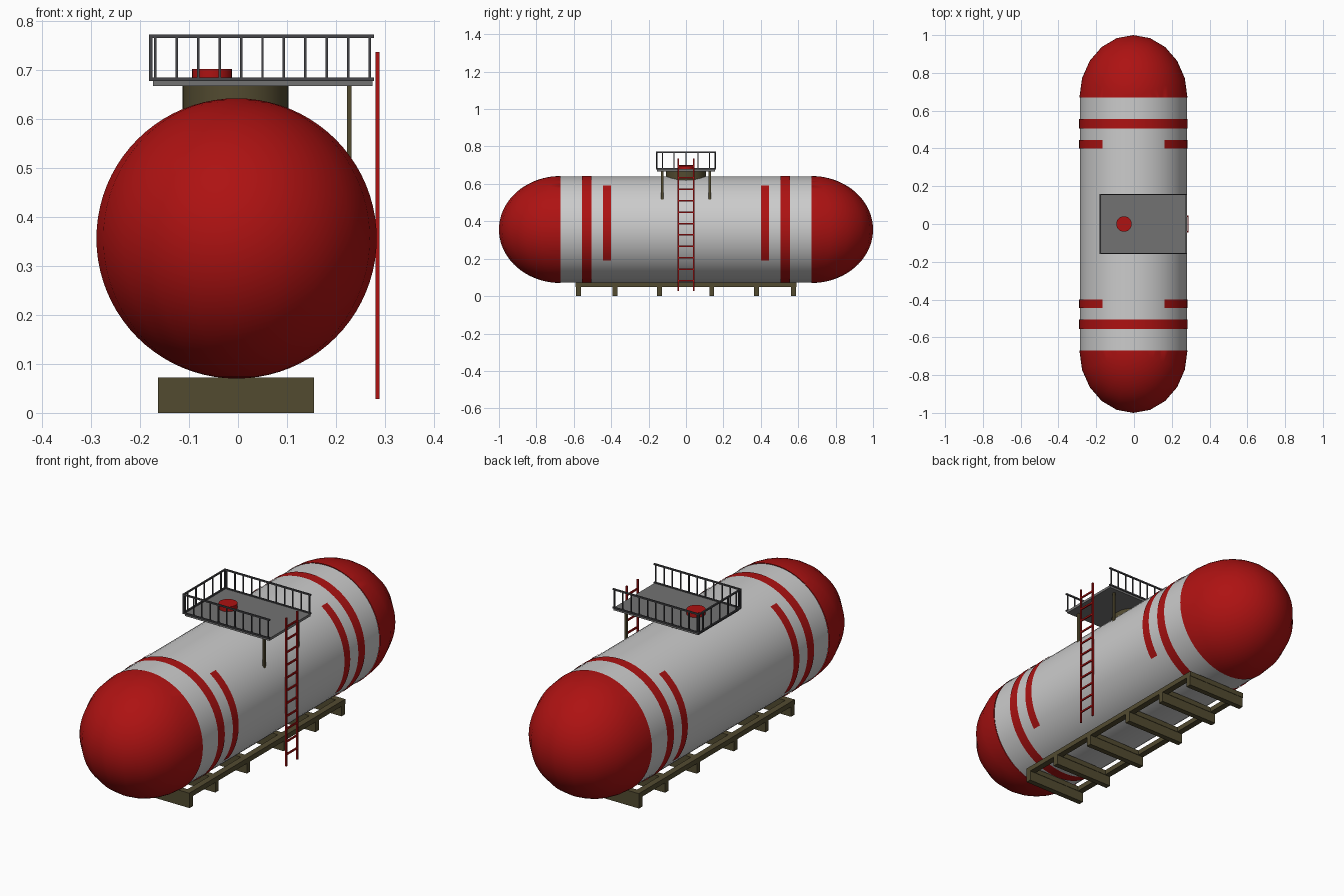
import bpy, bmesh
from math import radians, sin, cos

if "Cube" in bpy.data.objects:
    bpy.data.objects.remove(bpy.data.objects["Cube"])

CX, CZ, R = -0.003, 0.356, 0.284


def material(name, rgb):
    m = bpy.data.materials.new(name)
    m.diffuse_color = (*rgb, 1)
    m.use_nodes = True
    m.node_tree.nodes["Principled BSDF"].inputs["Base Color"].default_value = m.diffuse_color
    return m


RED = material("red_paint", (0.42, 0.006, 0.006))
OLIVE = material("olive_steel", (0.085, 0.07, 0.03))
DARK = material("dark_steel", (0.06, 0.06, 0.065))
DECK = material("deck_grey", (0.17, 0.17, 0.17))
SILVER = material("tank_grey", (0.55, 0.55, 0.55))


def finish(name, bm, mat, smooth=False):
    bmesh.ops.recalc_face_normals(bm, faces=bm.faces)
    me = bpy.data.meshes.new(name)
    bm.to_mesh(me)
    bm.free()
    me.materials.append(mat)
    ob = bpy.data.objects.new(name, me)
    bpy.context.collection.objects.link(ob)
    if smooth:
        bpy.ops.object.select_all(action='DESELECT')
        ob.select_set(True)
        bpy.context.view_layer.objects.active = ob
        bpy.ops.object.shade_smooth_by_angle(angle=radians(35))
    return ob


def boxes(name, mat, items):
    """Each item is (x0, x1, y0, y1, z0, z1)."""
    bm = bmesh.new()
    for x0, x1, y0, y1, z0, z1 in items:
        vs = bmesh.ops.create_cube(bm, size=1)["verts"]
        bmesh.ops.scale(bm, vec=(x1 - x0, y1 - y0, z1 - z0), verts=vs)
        bmesh.ops.translate(bm, vec=((x0 + x1) / 2, (y0 + y1) / 2, (z0 + z1) / 2), verts=vs)
    return finish(name, bm, mat)


def cylinder(name, mat, x, z0, z1, r, seg=32):
    bm = bmesh.new()
    vs = bmesh.ops.create_cone(bm, cap_ends=True, segments=seg, radius1=r, radius2=r, depth=z1 - z0)["verts"]
    bmesh.ops.translate(bm, vec=(x, 0, (z0 + z1) / 2), verts=vs)
    return finish(name, bm, mat, True)


def band(name, mat, y0, y1, r, a0=0, a1=360, steps=64):
    """Curved strip around the tank axis."""
    bm = bmesh.new()
    rows = []
    for i in range(steps + 1):
        a = radians(a0 + (a1 - a0) * i / steps)
        x, z = CX + r * cos(a), CZ + r * sin(a)
        rows.append([bm.verts.new((x, y, z)) for y in (y0, y1)])
    for p, q in zip(rows, rows[1:]):
        bm.faces.new((p[0], p[1], q[1], q[0]))
    bmesh.ops.remove_doubles(bm, verts=bm.verts, dist=1e-5)
    ob = finish(name, bm, mat, True)
    return ob


# Tank shell and domed ends
band("tank_shell", SILVER, -0.67, 0.67, R)
for s, side in ((-1, "front"), (1, "back")):
    bm = bmesh.new()
    bmesh.ops.create_uvsphere(bm, u_segments=20, v_segments=40, radius=1)
    bmesh.ops.bisect_plane(bm, geom=bm.verts[:] + bm.edges[:] + bm.faces[:], plane_co=(0, 0, 0),
                           plane_no=(0, -s, 0), clear_outer=True)
    bmesh.ops.scale(bm, vec=(0.286, 0.33, 0.286), verts=bm.verts)
    bmesh.ops.translate(bm, vec=(CX, s * 0.67, CZ), verts=bm.verts)
    finish(side + "_dome", bm, RED, True)

    # Painted stripes: one full ring and two side arcs per end
    band(side + "_ring_stripe", RED, s * 0.53 - 0.025, s * 0.53 + 0.025, 0.287)
    for a0, a1, lr in ((-35, 55, "right"), (125, 215, "left")):
        band(f"{side}_{lr}_stripe", RED, s * 0.422 - 0.022, s * 0.422 + 0.022, 0.287, a0, a1, 16)

# Support frame
beams = (-0.575, -0.38, -0.142, 0.138, 0.377, 0.575)
boxes("cross_beams", OLIVE, [(-0.163, 0.155, y - 0.013, y + 0.013, 0, 0.048) for y in beams])
boxes("frame_rails", OLIVE, [(-0.163, -0.133, -0.59, 0.59, 0.048, 0.072),
                             (0.125, 0.155, -0.59, 0.59, 0.048, 0.072)])
boxes("frame_ties", OLIVE, [(-0.133, 0.125, y - 0.015, y + 0.015, 0.048, 0.072) for y in beams])

# Platform, neck, hatch and struts
cylinder("platform_neck", OLIVE, -0.005, 0.58, 0.668, 0.108)
boxes("platform_deck", DECK, [(-0.173, 0.275, -0.155, 0.155, 0.667, 0.679)])
cylinder("hatch", RED, -0.053, 0.679, 0.702, 0.041, 24)
boxes("platform_struts", OLIVE, [(0.222, 0.232, y - 0.006, y + 0.006, 0.51, 0.668) for y in (-0.127, 0.127)])

# Railing on three sides, open at the ladder
X0, X1, Y, T = -0.182, 0.278, 0.16, 0.007
rail = []
for z in (0.677, 0.765):
    rail += [(X0, X1, -Y, -Y + T, z, z + T), (X0, X1, Y - T, Y, z, z + T),
             (X0, X0 + T, -Y, Y, z, z + T)]
for i in range(11):
    x = -0.169 + 0.0438 * i
    for y in (-Y + T / 2, Y - T / 2):
        rail.append((x - 0.0025, x + 0.0025, y - 0.0025, y + 0.0025, 0.68, 0.768))
for i in range(-2, 3):
    y = i * 0.063
    rail.append((X0 + 0.001, X0 + 0.006, y - 0.0025, y + 0.0025, 0.68, 0.768))
for y in (-Y + T / 2, Y - T / 2):
    rail.append((X0, X0 + T, y - T / 2, y + T / 2, 0.68, 0.768))
boxes("railing", DARK, rail)

# Ladder
boxes("ladder_rails", RED, [(0.281, 0.289, y - 0.004, y + 0.004, 0.028, 0.737) for y in (-0.042, 0.042)])
boxes("ladder_rungs", RED, [(0.282, 0.288, -0.04, 0.04, z - 0.004, z + 0.004)
                            for z in (0.083 + 0.061 * k for k in range(11))])
